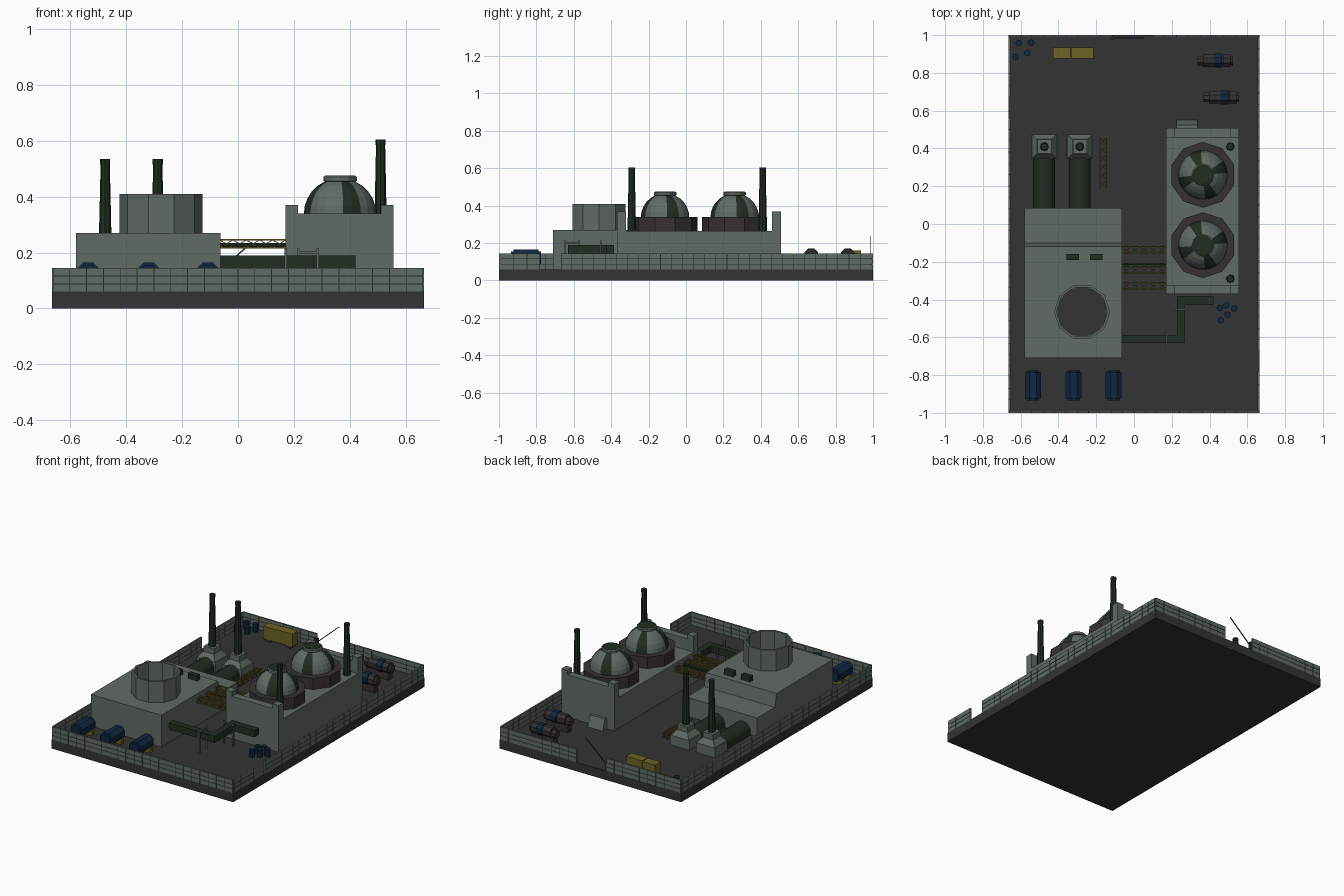
import bpy, bmesh, math
from mathutils import Vector, Matrix

cube = bpy.data.objects.get("Cube")
if cube:
    bpy.data.objects.remove(cube, do_unlink=True)


def material(name, r, g, b):
    m = bpy.data.materials.new(name)
    m.use_nodes = True
    m.diffuse_color = (r, g, b, 1)
    m.node_tree.nodes["Principled BSDF"].inputs["Base Color"].default_value = (r, g, b, 1)
    return m


CONCRETE = material("pale_concrete", .12, .145, .13)
ASPHALT = material("asphalt", .033, .033, .033)
GREEN = material("dark_green", .015, .026, .015)
BLUE = material("dark_blue", .005, .021, .055)
YELLOW = material("dull_yellow", .15, .125, .018)
BROWN = material("brown_metal", .036, .031, .029)
FLOOR = 0.06


class Part:
    """Collects primitives in one mesh."""

    def __init__(self, name, *mats):
        self.name, self.mats, self.bm = name, mats, bmesh.new()

    def box(self, x0, x1, y0, y1, z0, z1):
        mat = Matrix.Translation(((x0 + x1) / 2, (y0 + y1) / 2, (z0 + z1) / 2))
        bmesh.ops.create_cube(self.bm, size=1, matrix=mat @ Matrix.Diagonal((x1 - x0, y1 - y0, z1 - z0, 1)))

    def bar(self, a, b, t):
        a, b = Vector(a), Vector(b)
        rot = (b - a).to_track_quat('Z', 'Y').to_matrix().to_4x4()
        size = Matrix.Diagonal((t, t, (b - a).length, 1))
        bmesh.ops.create_cube(self.bm, size=1, matrix=Matrix.Translation((a + b) / 2) @ rot @ size)

    def cone(self, x, y, z0, z1, r0, r1, sides, turn=0):
        mat = Matrix.Translation((x, y, (z0 + z1) / 2)) @ Matrix.Rotation(turn, 4, 'Z')
        bmesh.ops.create_cone(self.bm, cap_ends=True, segments=sides, radius1=r0, radius2=r1,
                              depth=z1 - z0, matrix=mat)

    def tube(self, center, axis, length, r, sides=8):
        rot = Vector(axis).to_track_quat('Z', 'Y').to_matrix().to_4x4()
        mat = Matrix.Translation(center) @ rot @ Matrix.Rotation(math.pi / sides, 4, 'Z')
        bmesh.ops.create_cone(self.bm, cap_ends=True, segments=sides, radius1=r, radius2=r,
                              depth=length, matrix=mat)

    def lathe(self, x, y, profile, sides, turn=0):
        rings = [[self.bm.verts.new((x + r * math.cos(turn + math.tau * i / sides),
                                     y + r * math.sin(turn + math.tau * i / sides), z))
                  for i in range(sides)] for r, z in profile]
        for low, high in zip(rings, rings[1:]):
            for i in range(sides):
                j = (i + 1) % sides
                self.bm.faces.new((low[i], low[j], high[j], high[i]))

    def prism(self, profile, x0, x1, axis='X'):
        def at(p, d):
            return (d, p[0], p[1]) if axis == 'X' else (p[0], d, p[1])
        a = [self.bm.verts.new(at(p, x0)) for p in profile]
        b = [self.bm.verts.new(at(p, x1)) for p in profile]
        faces = [self.bm.faces.new(a), self.bm.faces.new(b)]
        for i in range(len(a)):
            j = (i + 1) % len(a)
            faces.append(self.bm.faces.new((a[i], a[j], b[j], b[i])))
        bmesh.ops.recalc_face_normals(self.bm, faces=faces)

    def done(self):
        mesh = bpy.data.meshes.new(self.name)
        self.bm.to_mesh(mesh)
        self.bm.free()
        for m in self.mats:
            mesh.materials.append(m)
        obj = bpy.data.objects.new(self.name, mesh)
        bpy.context.collection.objects.link(obj)
        return obj


# Ground slab
p = Part("ground_slab", ASPHALT)
p.box(-.665, .665, -1, 1, 0, FLOOR)
p.done()

# Perimeter wall: pale blocks over a dark core, with three openings
blocks, core = Part("wall_blocks", CONCRETE), Part("wall_core", GREEN)
runs = [('x', -.995, -.662, .662), ('x', .995, -.662, -.115), ('x', .995, .1, .662),
        ('y', .66, -.99, -.78), ('y', .66, -.67, .99), ('y', -.66, -.99, .56), ('y', -.66, .67, .99)]
for axis, c, a, b in runs:
    def piece(part, s, e, t, z0, z1):
        if axis == 'x':
            part.box(s, e, c - t, c + t, z0, z1)
        else:
            part.box(c - t, c + t, s, e, z0, z1)
    piece(core, a + .002, b - .002, .003, FLOOR, .142)
    n = max(1, round((b - a) / .06))
    step = (b - a) / n
    for i in range(n):
        for z0, z1 in ((FLOOR, .086), (.089, .114), (.117, .145)):
            piece(blocks, a + i * step + .0015, a + (i + 1) * step - .0015, .005, z0, z1)
blocks.done()
core.done()

# Raised barrier pole at the rear opening
p = Part("barrier_pole", BROWN)
p.bar((-.115, .985, .09), (.05, .985, .237), .005)
p.box(-.125, -.105, .975, .995, FLOOR, .12)
p.done()

# Turbine hall with a lower rear section
p = Part("turbine_hall", CONCRETE)
p.prism([(-.71, FLOOR), (-.71, .27), (-.118, .27), (-.1, .185), (.085, .185), (.085, FLOOR)], -.58, -.063)
p.done()
p = Part("cooling_tower", CONCRETE)
p.lathe(-.275, -.465, [(.148, .27), (.148, .41), (.135, .41), (.135, .275)], 10)
p.done()
p = Part("cooling_tower_floor", ASPHALT)
p.cone(-.275, -.465, .27, .276, .137, .137, 10)
p.done()
p = Part("roof_vents", GREEN)
for x in (-.325, -.2):
    p.box(x - .033, x + .033, -.19, -.16, .27, .305)
p.done()

# Arched ducts, stack bases and smoke stacks
ducts, bases, stacks = Part("arched_ducts", GREEN), Part("stack_bases", CONCRETE), Part("smoke_stacks", GREEN)
for x in (-.475, -.287):
    arch = [(x + .058 * math.cos(math.pi * i / 8), FLOOR + .02 + .058 * math.sin(math.pi * i / 8)) for i in range(9)]
    ducts.prism([(x + .058, FLOOR)] + arch + [(x - .058, FLOOR)], .08, .35, 'Y')
    bases.box(x - .07, x + .07, .345, .475, FLOOR, .125)
    bases.cone(x, .41, .125, .16, .092, .055, 4, math.pi / 4)
    bases.box(x - .037, x + .037, .373, .447, .155, .195)
    stacks.cone(x, .41, .19, .535, .024, .016, 8)
    stacks.cone(x, .41, .515, .535, .018, .018, 8)
for y in (-.29, .41):
    stacks.cone(.51, y, .26, .605, .023, .016, 8)
    stacks.cone(.51, y, .585, .605, .018, .018, 8)
for part in (ducts, bases, stacks):
    part.done()

# Reactor hall with notched end walls and rear entry ramp
p = Part("reactor_hall", CONCRETE)
p.box(.17, .557, -.37, .507, FLOOR, .265)
for y in (-.37, .459):
    p.prism([(.17, .26), (.17, .37), (.215, .37), (.215, .34), (.512, .34), (.512, .37), (.557, .37), (.557, .26)],
            y, y + .048, 'Y')
p.prism([(.505, FLOOR), (.505, .13), (.525, .13), (.55, FLOOR)], .225, .335)
p.done()

# Reactor drums and domes with dark ribs
for label, y in (("front", -.112), ("rear", .26)):
    p = Part(label + "_reactor_drum", BROWN)
    p.cone(.365, y, .26, .34, .174, .174, 10)
    p.done()
    p = Part(label + "_reactor_dome", CONCRETE, GREEN)
    arc = [(.13 * math.cos(t), .338 + .128 * math.sin(t)) for t in [math.radians(13 * i) for i in range(6)]]
    p.lathe(.365, y, arc, 24, math.radians(5))
    for f in p.bm.faces:
        c = f.calc_center_median()
        f.material_index = int(math.degrees(math.atan2(c.y - y, c.x - .365)) % 90 < 35
                               and math.degrees(math.atan2(c.y - y, c.x - .365)) % 90 > 5)
    p.done()
    p = Part(label + "_dome_collar", CONCRETE)
    p.lathe(.365, y, [(.048, .43), (.048, .453), (.06, .456), (.06, .47), (.053, .475), (.053, .465)], 12)
    p.done()
    p = Part(label + "_dome_cap", GREEN)
    p.cone(.365, y, .45, .474, .055, .055, 12)
    p.done()

# Square duct joining the halls, with portal supports
p = Part("connecting_duct", GREEN)
p.box(-.07, .27, -.63, -.588, .145, .19)
p.box(.228, .27, -.59, -.385, .145, .19)
p.box(.228, .42, -.428, -.385, .145, .19)
p.done()
p = Part("duct_supports", CONCRETE)
for a, b in (((.215, -.455), (.285, -.455)), ((.17, -.648), (.17, -.57))):
    for x, y in (a, b):
        p.bar((x, y, FLOOR), (x, y, .215), .009)
    for z in (.14, .2):
        p.bar((*a, z), (*b, z), .008)
p.done()


# Lattice gantries
def truss(part, start, end, w, h, n):
    start, end = Vector(start), Vector(end)
    side = (end - start).normalized().cross(Vector((0, 0, 1))) * w / 2
    up = Vector((0, 0, h))
    rails = [start - side, start + side, start + side + up, start - side + up]
    d = (end - start) / n
    for i, r in enumerate(rails):
        q = rails[(i + 1) % 4]
        part.bar(r, r + d * n, .005)
        for k in range(n):
            part.bar(r + d * k, q + d * (k + 1), .003)
            part.bar(q + d * k, r + d * (k + 1), .003)


p = Part("lattice_gantries", YELLOW)
for y in (-.137, -.243, -.327):
    truss(p, (-.065, y, .217), (.172, y, .217), .034, .028, 5)
truss(p, (-.163, .19, .08), (-.163, .46, .08), .034, .03, 6)
p.done()
p = Part("gantry_pipe", GREEN)
p.tube((.053, -.218, .225), (1, 0, 0), .24, .009)
p.done()

# Horizontal storage tanks on cradles
tanks, cradles = Part("storage_tanks", BLUE), Part("tank_cradles", YELLOW)
for x in (-.535, -.32, -.108):
    tanks.tube((x, -.855, .122), (0, 1, 0), .135, .046)
    tanks.tube((x, -.855, .122), (0, 1, 0), .16, .036)
    for y in (-.9, -.81):
        cradles.box(x - .04, x + .04, y - .012, y + .012, FLOOR, .095)
tanks.done()
cradles.done()

# Barrels
p = Part("barrels", BLUE)
for x, y in ((.455, -.445), (.49, -.43), (.53, -.447), (.46, -.51), (.495, -.48),
             (-.61, .958), (-.545, .96), (-.565, .905), (-.627, .885)):
    p.cone(x, y, FLOOR, .11, .018, .018, 8)
p.done()

# Yellow freight container
p = Part("freight_container", YELLOW)
p.box(-.428, -.335, .875, .935, .075, .157)
p.box(-.333, -.215, .875, .935, .075, .16)
p.done()
p = Part("container_skids", BROWN)
for x in (-.4, -.25):
    p.box(x - .02, x + .02, .88, .93, FLOOR, .077)
p.done()

# Cylindrical machinery with blue bands
body, bands = Part("pump_bodies", BROWN), Part("pump_bands", BLUE)
for x, y in ((.43, .865), (.462, .67)):
    body.tube((x, y, .13), (1, 0, 0), .19, .027)
    body.tube((x - .035, y, .135), (1, 0, 0), .06, .036)
    body.tube((x + .06, y, .135), (1, 0, 0), .04, .036)
    body.box(x - .08, x + .08, y - .02, y + .02, FLOOR, .115)
    bands.tube((x + .017, y, .135), (1, 0, 0), .04, .04)
body.done()
bands.done()
